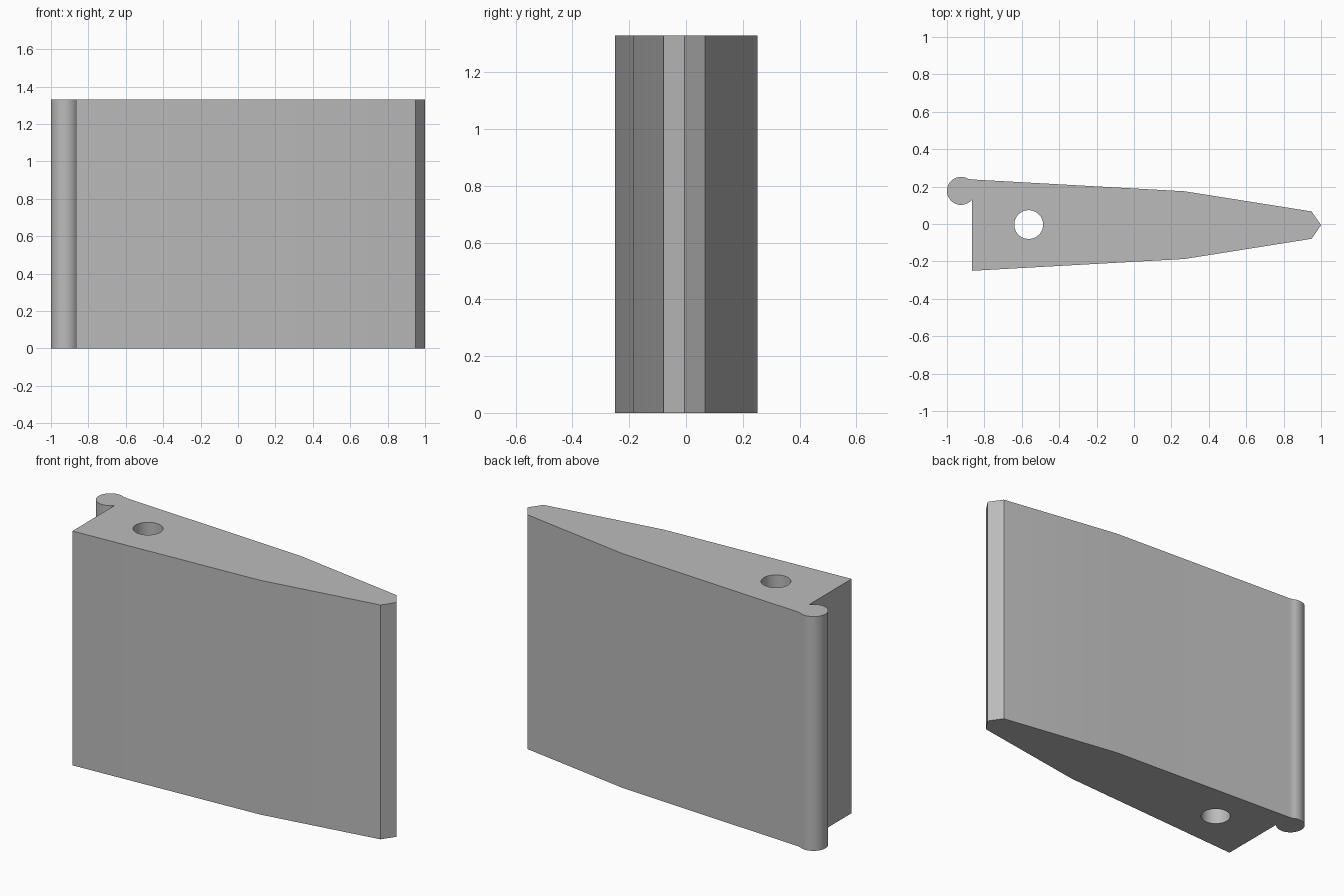
import bpy, bmesh, math
from mathutils import Vector

cube = bpy.data.objects.get("Cube")
if cube:
    bpy.data.objects.remove(cube, do_unlink=True)

HEIGHT = 1.33
MID = -0.006  # centre line of the tapered body


def arc(cx, cy, r, start, end, steps):
    """Points on an arc, angles in degrees, both ends included."""
    angles = [math.radians(start + (end - start) * i / steps) for i in range(steps + 1)]
    return [(cx + r * math.cos(a), cy + r * math.sin(a)) for a in angles]


# Tapered body outline, mirrored about the centre line, with a round bead at one corner
half = [(-0.865, 0.244), (0.27, 0.181), (0.95, 0.073)]
lower = [(x, MID - w) for x, w in half]
upper = [(x, MID + w) for x, w in reversed(half)]
bead = arc(-0.925, 0.177, 0.075, 60, 322, 36)
outline = lower + [(1.0, MID)] + upper + bead + [(-0.865, 0.131)]
hole = arc(-0.563, -0.003, 0.077, 0, 352.5, 47)

# Fill the outline around the hole and extrude it upwards
bm = bmesh.new()
edges = []
for loop in (outline, hole):
    verts = [bm.verts.new((x, y, 0)) for x, y in loop]
    edges += [bm.edges.new((v, verts[i - 1])) for i, v in enumerate(verts)]
bmesh.ops.triangle_fill(bm, edges=edges, use_beauty=True)
top = bmesh.ops.extrude_face_region(bm, geom=bm.faces[:], use_keep_orig=True)["geom"]
bmesh.ops.translate(bm, vec=Vector((0, 0, HEIGHT)),
                    verts=[g for g in top if isinstance(g, bmesh.types.BMVert)])
bmesh.ops.recalc_face_normals(bm, faces=bm.faces[:])
mesh = bpy.data.meshes.new("tapered_block")
bm.to_mesh(mesh)
bm.free()
block = bpy.data.objects.new("tapered_block", mesh)
bpy.context.collection.objects.link(block)

# Single plain grey
grey = bpy.data.materials.new("light_grey")
grey.use_nodes = True
color = (0.5, 0.5, 0.5, 1)
grey.diffuse_color = color
grey.node_tree.nodes["Principled BSDF"].inputs["Base Color"].default_value = color
mesh.materials.append(grey)

# Smooth the bead and bore, keep corners sharp
bpy.ops.object.select_all(action="DESELECT")
block.select_set(True)
bpy.context.view_layer.objects.active = block
bpy.ops.object.shade_smooth_by_angle(angle=math.radians(30))
